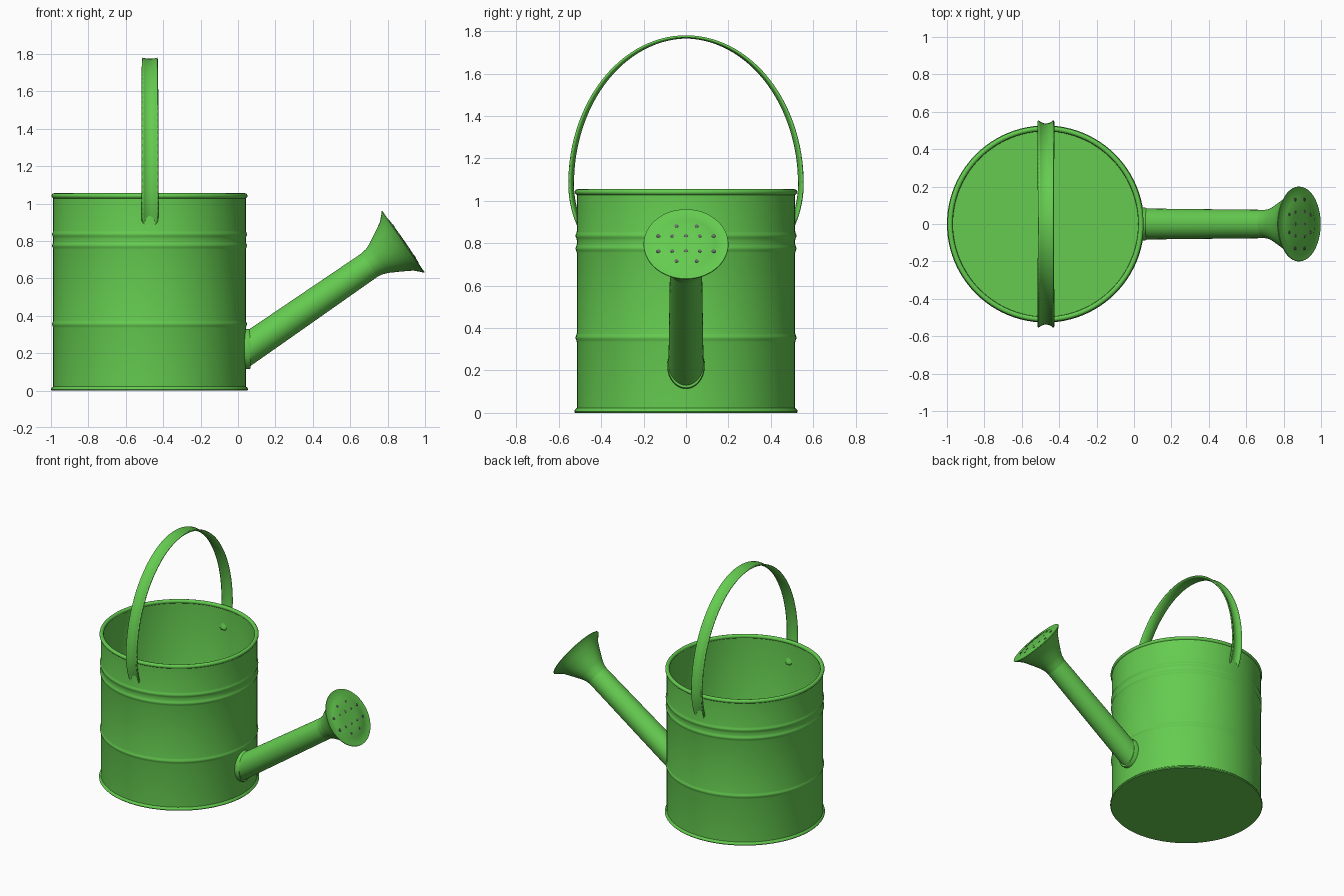
import bpy, bmesh, math
from mathutils import Matrix, Vector

if "Cube" in bpy.data.objects:
    bpy.data.objects.remove(bpy.data.objects["Cube"])

green = bpy.data.materials.new("green_paint")
green.diffuse_color = (0.13, 0.6, 0.08, 1)
green.use_nodes = True
green.node_tree.nodes["Principled BSDF"].inputs["Base Color"].default_value = green.diffuse_color
dark = bpy.data.materials.new("hole_grey")
dark.diffuse_color = (0.15, 0.15, 0.15, 1)
dark.use_nodes = True
dark.node_tree.nodes["Principled BSDF"].inputs["Base Color"].default_value = dark.diffuse_color


def finish(name, bm, mat=green, angle=40):
    bmesh.ops.recalc_face_normals(bm, faces=bm.faces[:])
    me = bpy.data.meshes.new(name)
    bm.to_mesh(me)
    bm.free()
    me.materials.append(mat)
    ob = bpy.data.objects.new(name, me)
    bpy.context.collection.objects.link(ob)
    bpy.ops.object.select_all(action='DESELECT')
    ob.select_set(True)
    bpy.context.view_layer.objects.active = ob
    bpy.ops.object.shade_smooth_by_angle(angle=math.radians(angle))
    return ob


def lathe(name, profile, matrix, segs=64, edit=None):
    """Revolve (radius, height) points about local z; radius 0 makes a pole."""
    bm = bmesh.new()
    rings = []
    for r, h in profile:
        n = segs if r > 0 else 1
        rings.append([bm.verts.new((r * math.cos(math.tau * i / n),
                                    r * math.sin(math.tau * i / n), h)) for i in range(n)])
    for a, b in zip(rings, rings[1:]):
        for i in range(segs):
            j = (i + 1) % segs
            q = [a[i % len(a)], a[j % len(a)], b[j % len(b)], b[i % len(b)]]
            bm.faces.new(list(dict.fromkeys(q)))
    bmesh.ops.transform(bm, matrix=matrix, verts=bm.verts[:])
    if edit:
        edit(rings)
    return finish(name, bm)


# Can body: base flange, three raised ribs, rolled rim, inner wall and floor
CX, R, IN = -0.473, 0.515, 0.503
body = [(0, 0), (0.522, 0), (0.527, 0.006), (0.524, 0.014), (R, 0.022)]
for z in (0.355, 0.775, 0.835):
    body += [(R + 0.006 * math.sin(math.pi * k / 6) ** 2, z + 0.02 * (k / 3 - 1)) for k in range(7)]
body += [(R, 1.028)]
body += [(0.51 + 0.014 * math.cos(a), 1.041 + 0.014 * math.sin(a))
         for a in [math.radians(-60 + 30 * k) for k in range(11)]]
body += [(IN, 1.024)]
body += [(IN, 0.03), (0.495, 0.02), (0, 0.02)]
lathe("can_body", body, Matrix.Translation((CX, 0, 0)), 96)

# Spout and rose share one inclined axis; local z points along it
ANG = math.atan2(0.14, 0.203)
axis = Vector((math.cos(ANG), 0, math.sin(ANG)))
tip = Vector((0.68, 0, 0.655))
frame = Matrix.Translation(tip) @ Matrix.Rotation(math.pi / 2 - ANG, 4, 'Y')


def cut_upright(rings):
    for v in rings[0]:
        v.co += axis * ((0.032 - v.co.x) / axis.x)


lathe("spout", [(0.083, -0.75), (0.081, -0.55), (0.076, 0.0), (0.076, 0.04)],
      frame, 48, cut_upright)

# Collar where the spout meets the can
collar_frame = (Matrix.Translation((0, 0, 0.222)) @ Matrix.Rotation(math.pi / 2, 4, 'Y')
                @ Matrix.Diagonal((0.108, 0.088, 1, 1)))
lathe("spout_collar", [(1, 0.028), (1, 0.06), (0.96, 0.067), (0.85, 0.067)], collar_frame, 48)

# Flared rose with a slightly raised face
FACE = 0.25
lathe("rose", [(0.066, 0.0), (0.071, 0.0), (0.081, 0.06), (0.093, 0.09), (0.123, 0.145),
               (0.157, 0.204), (0.19, 0.237), (0.2, 0.245), (0.199, 0.249), (0.185, 0.249),
               (0.15, 0.246), (0.138, 0.252), (0.07, FACE + 0.004), (0, FACE + 0.005)], frame)

# Sprinkle holes as small dark discs on the rose face
bm = bmesh.new()
rows = [(0.1, (-0.045, 0.05)), (0.043, (-0.13, -0.065, 0, 0.065, 0.13)),
        (-0.043, (-0.13, -0.065, 0, 0.065, 0.13)), (-0.1, (-0.045, 0.05))]
for v, ys in rows:
    for y in ys:
        bmesh.ops.create_cone(bm, cap_ends=True, segments=12, radius1=0.009, radius2=0.009,
                              depth=0.008,
                              matrix=frame @ Matrix.Translation((-v, y, FACE + 0.001)))
finish("rose_holes", bm, dark)

# Bail handle: channelled strip swept over an arch with rounded ends
LOW = -math.asin(0.2 / 0.52)
N = 72
ts = [LOW + (math.pi - 2 * LOW) * k / N for k in range(N + 1)]
ts = sorted(ts + [LOW + d for d in (0.004, 0.015, 0.03)]
            + [math.pi - LOW - d for d in (0.004, 0.015, 0.03)])
bm = bmesh.new()
prev = None
for t in ts:
    b = 0.7 if math.sin(t) > 0 else 0.52
    p = Vector((CX + 0.002, 0.555 * math.cos(t), 1.08 + b * math.sin(t)))
    nrm = Vector((0, math.cos(t) / 0.555, math.sin(t) / b)).normalized()
    s = min(t - LOW, math.pi - LOW - t) * 0.52
    w = 0.04 * math.sqrt(max(0.02, 1 - max(0, 1 - s / 0.04) ** 2))
    dip = 0.006 + 0.012 * abs(math.cos(t))
    ring = [bm.verts.new(p + Vector((w * u, 0, 0)) - nrm * dip * (1 - u * u))
            for u in (-1, -0.75, -0.4, 0, 0.4, 0.75, 1)]
    if prev:
        for i in range(6):
            bm.faces.new((prev[i], prev[i + 1], ring[i + 1], ring[i]))
    prev = ring
handle = finish("handle", bm)
sol = handle.modifiers.new("thickness", 'SOLIDIFY')
sol.thickness = 0.009
sol.offset = -1 if handle.data.polygons[len(handle.data.polygons) // 2].normal.z > 0 else 1
